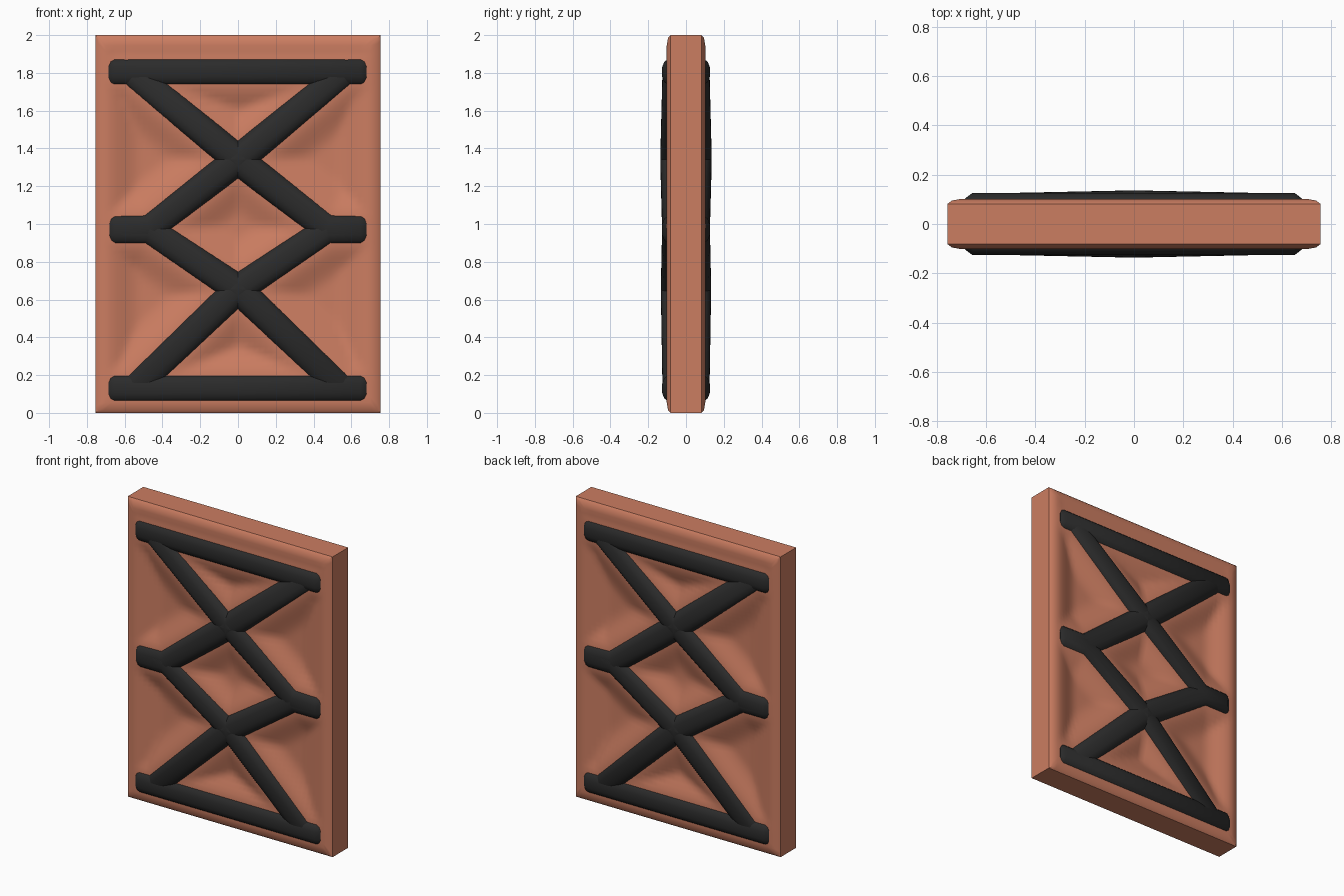
import bpy, bmesh, math
from mathutils import Vector

if "Cube" in bpy.data.objects:
    bpy.data.objects.remove(bpy.data.objects["Cube"])


def material(name, rgb):
    m = bpy.data.materials.new(name)
    m.diffuse_color = (*rgb, 1)
    m.use_nodes = True
    m.node_tree.nodes["Principled BSDF"].inputs["Base Color"].default_value = m.diffuse_color
    return m


CLAY = material("terracotta", (0.60, 0.205, 0.12))
IRON = material("charcoal", (0.024, 0.024, 0.024))

# Lattice centre lines as (x, z, height); diagonals are mirrored in x
TOP = [(-0.685, 1.805, 0.128), (0.68, 1.805, 0.128)]
BOTTOM = [(-0.685, 0.13, 0.128), (0.68, 0.13, 0.128)]
UPPER = [(-0.57, 1.81, 0.126), (0, 1.34, 0.138), (0.47, 0.975, 0.128), (0.68, 0.97, 0.128)]
LOWER = [(-0.56, 0.12, 0.126), (0, 0.655, 0.135), (0.47, 0.97, 0.128), (0.68, 0.97, 0.128)]


def finish(name, bm, mat, axes, angle):
    bmesh.ops.recalc_face_normals(bm, faces=bm.faces)
    me = bpy.data.meshes.new(name)
    bm.to_mesh(me)
    bm.free()
    me.materials.append(mat)
    ob = bpy.data.objects.new(name, me)
    bpy.context.collection.objects.link(ob)
    mod = ob.modifiers.new("mirror", 'MIRROR')
    mod.use_axis = axes
    mod.merge_threshold = 0.0005
    bpy.ops.object.select_all(action='DESELECT')
    ob.select_set(True)
    bpy.context.view_layer.objects.active = ob
    bpy.ops.object.shade_smooth_by_angle(angle=math.radians(angle))
    return ob


def segment_distance(p, a, b):
    d = b - a
    t = max(0, min(1, (p - a).dot(d) / d.length_squared))
    return (p - a - d * t).length


SEGMENTS = [(Vector(l[i][:2]), Vector(l[i + 1][:2]))
            for l in (TOP, BOTTOM, UPPER, LOWER) for i in range(len(l) - 1)]


def surface(x, z):
    """Panel half thickness: sinks smoothly between the lattice bars."""
    d = min(segment_distance(Vector((s * x, z)), a, b) for a, b in SEGMENTS for s in (1, -1))
    d = min(d - 0.06, 0.70 - abs(x), z - 0.05, 1.95 - z)
    t = max(0, min(1, d / 0.19))
    return 0.102 - 0.05 * t * t * (3 - 2 * t)


# Panel: dished front half with a chamfered rim, mirrored to the back
bm = bmesh.new()
NX, NZ, HX, HZ = 48, 64, 0.70, 0.945
grid = []
for j in range(NZ + 1):
    z = 1 + HZ * (2 * j / NZ - 1)
    row = []
    for i in range(NX + 1):
        x = HX * (2 * i / NX - 1)
        row.append(bm.verts.new((x, -surface(x, z), z)))
    grid.append(row)
for j in range(NZ):
    for i in range(NX):
        bm.faces.new((grid[j][i], grid[j][i + 1], grid[j + 1][i + 1], grid[j + 1][i]))
for rx, rz, y in ((0.738, 0.985, -0.095), (0.755, 1.0, -0.082), (0.755, 1.0, 0.0)):
    edges = [e for e in bm.edges if e.is_boundary]
    new = bmesh.ops.extrude_edge_only(bm, edges=edges)["geom"]
    verts = [g for g in new if isinstance(g, bmesh.types.BMVert)]
    ox = max(abs(v.co.x) for v in verts)
    oz = max(abs(v.co.z - 1) for v in verts)
    for v in verts:
        v.co = (v.co.x * rx / ox, y, 1 + (v.co.z - 1) * rz / oz)
finish("panel", bm, CLAY, (False, True, False), 35)


def bar(name, path, half, mirror_x):
    """Rounded strip along a mitred path, with chamfered ends."""
    pts = [Vector(p) for p in path]
    a = (pts[1] - pts[0]).normalized() * 0.03
    b = (pts[-2] - pts[-1]).normalized() * 0.03
    first, last = pts[0].copy(), pts[-1].copy()
    pts[0] = first + a
    pts[-1] = last + b
    first.z = last.z = 0.105
    pts = [first] + pts + [last]
    bm = bmesh.new()
    rings = []
    for i, p in enumerate(pts):
        d0 = (pts[i] - pts[i - 1]).xy.normalized() if i else None
        d1 = (pts[i + 1] - pts[i]).xy.normalized() if i < len(pts) - 1 else None
        d0, d1 = d0 or d1, d1 or d0
        t = (d0 + d1).normalized()
        side = Vector((-t.y, t.x)) / max(0.5, t.dot(d1))
        w = half + (0.006 if i in (0, len(pts) - 1) else 0)
        ring = []
        for u, drop in ((-1, None), (-1, 0.035), (-0.72, 0.012), (-0.35, 0.002), (0.35, 0.002),
                        (0.72, 0.012), (1, 0.035), (1, None)):
            y = 0.04 if drop is None else p.z - drop
            q = p.xy + side * u * w
            ring.append(bm.verts.new((q.x, -y, q.y)))
        rings.append(ring)
    for r, s in zip(rings, rings[1:]):
        for k in range(8):
            n = (k + 1) % 8
            bm.faces.new((r[k], r[n], s[n], s[k]))
    bm.faces.new(rings[0])
    bm.faces.new(rings[-1])
    finish(name, bm, IRON, (mirror_x, True, False), 50)


# Lattice bars on both faces
bar("top_bar", TOP, 0.072, False)
bar("bottom_bar", BOTTOM, 0.072, False)
bar("upper_cross", UPPER, 0.077, True)
bar("lower_cross", LOWER, 0.077, True)
